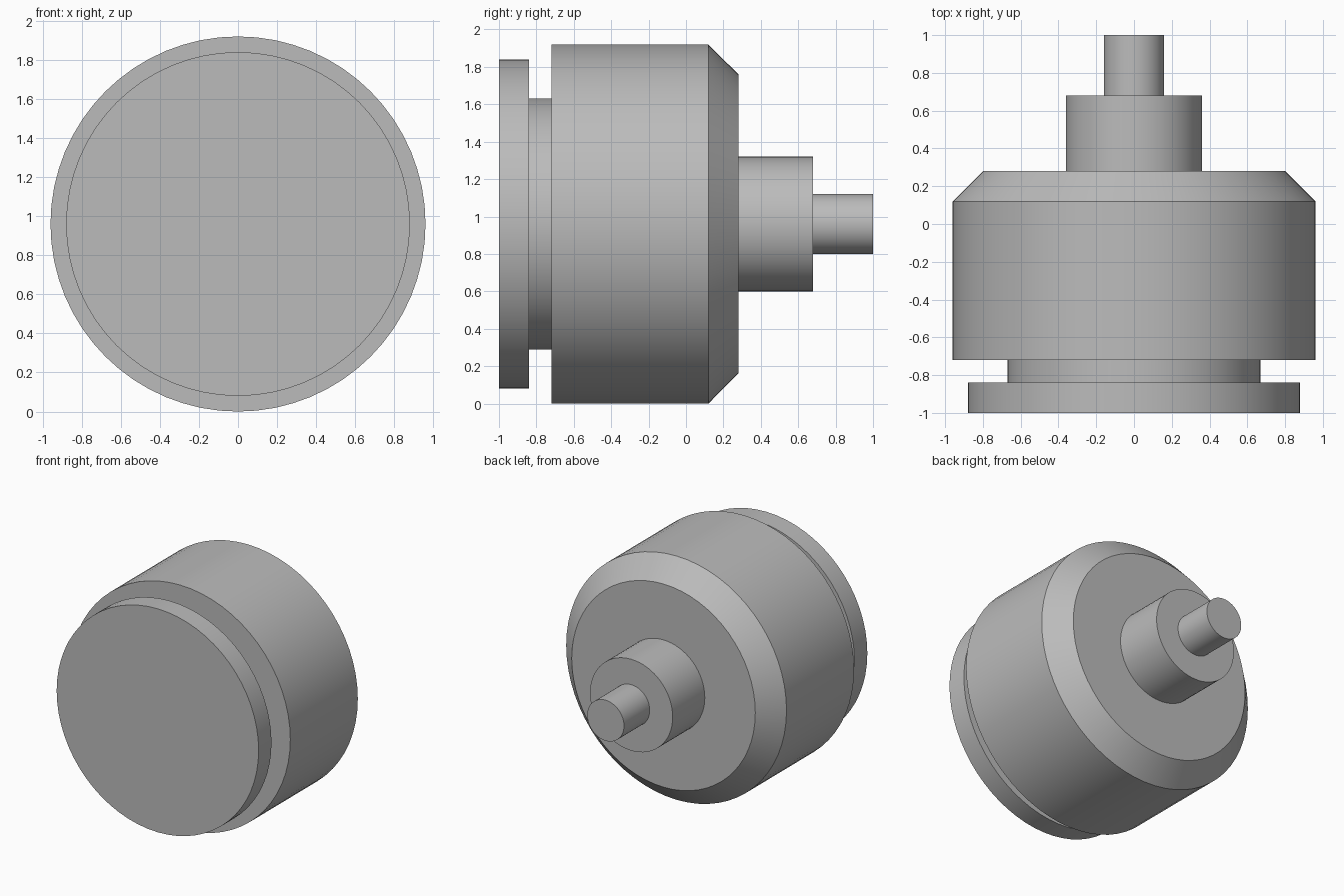
import bpy, bmesh, math
from mathutils import Vector

cube = bpy.data.objects.get("Cube")
if cube:
    bpy.data.objects.remove(cube, do_unlink=True)

AXIS_Z = 0.96
SEGMENTS = 64

grey = bpy.data.materials.new("plain grey")
grey.use_nodes = True
colour = (0.5, 0.5, 0.5, 1)
grey.diffuse_color = colour
grey.node_tree.nodes["Principled BSDF"].inputs["Base Color"].default_value = colour


def turned_part(name, profile):
    """Revolve (radius, y) points around the horizontal axis."""
    bm = bmesh.new()
    verts = [bm.verts.new((0, y, AXIS_Z + r)) for r, y in profile]
    edges = [bm.edges.new(pair) for pair in zip(verts, verts[1:])]
    bmesh.ops.spin(bm, geom=verts + edges, cent=(0, 0, AXIS_Z), axis=(0, 1, 0),
                   angle=math.tau, steps=SEGMENTS, use_merge=False)
    bmesh.ops.remove_doubles(bm, verts=bm.verts, dist=0.0001)
    bmesh.ops.recalc_face_normals(bm, faces=bm.faces)
    # Point the surface outwards, judged on a wall of the part
    wall = max(bm.faces, key=lambda f: abs(f.normal.x) + abs(f.normal.z))
    if wall.normal.dot(wall.calc_center_median() - Vector((0, 0, AXIS_Z))) < 0:
        bmesh.ops.reverse_faces(bm, faces=bm.faces)
    mesh = bpy.data.meshes.new(name)
    bm.to_mesh(mesh)
    bm.free()
    mesh.materials.append(grey)
    obj = bpy.data.objects.new(name, mesh)
    bpy.context.collection.objects.link(obj)
    bpy.ops.object.select_all(action='DESELECT')
    obj.select_set(True)
    bpy.context.view_layer.objects.active = obj
    bpy.ops.object.shade_smooth_by_angle(angle=math.radians(30))


# Front disc and the groove behind it
turned_part("front_flange", [(0, -1), (0.88, -1), (0.88, -0.84), (0.67, -0.84)])
turned_part("groove_neck", [(0.67, -0.84), (0.67, -0.72)])
# Main drum with chamfered back rim
turned_part("main_body", [(0.67, -0.72), (0.96, -0.72), (0.96, 0.12), (0.80, 0.28), (0.36, 0.28)])
# Stepped shaft at the back
turned_part("rear_boss", [(0.36, 0.28), (0.36, 0.68), (0.16, 0.68)])
turned_part("rear_shaft", [(0.16, 0.68), (0.16, 1), (0, 1)])
